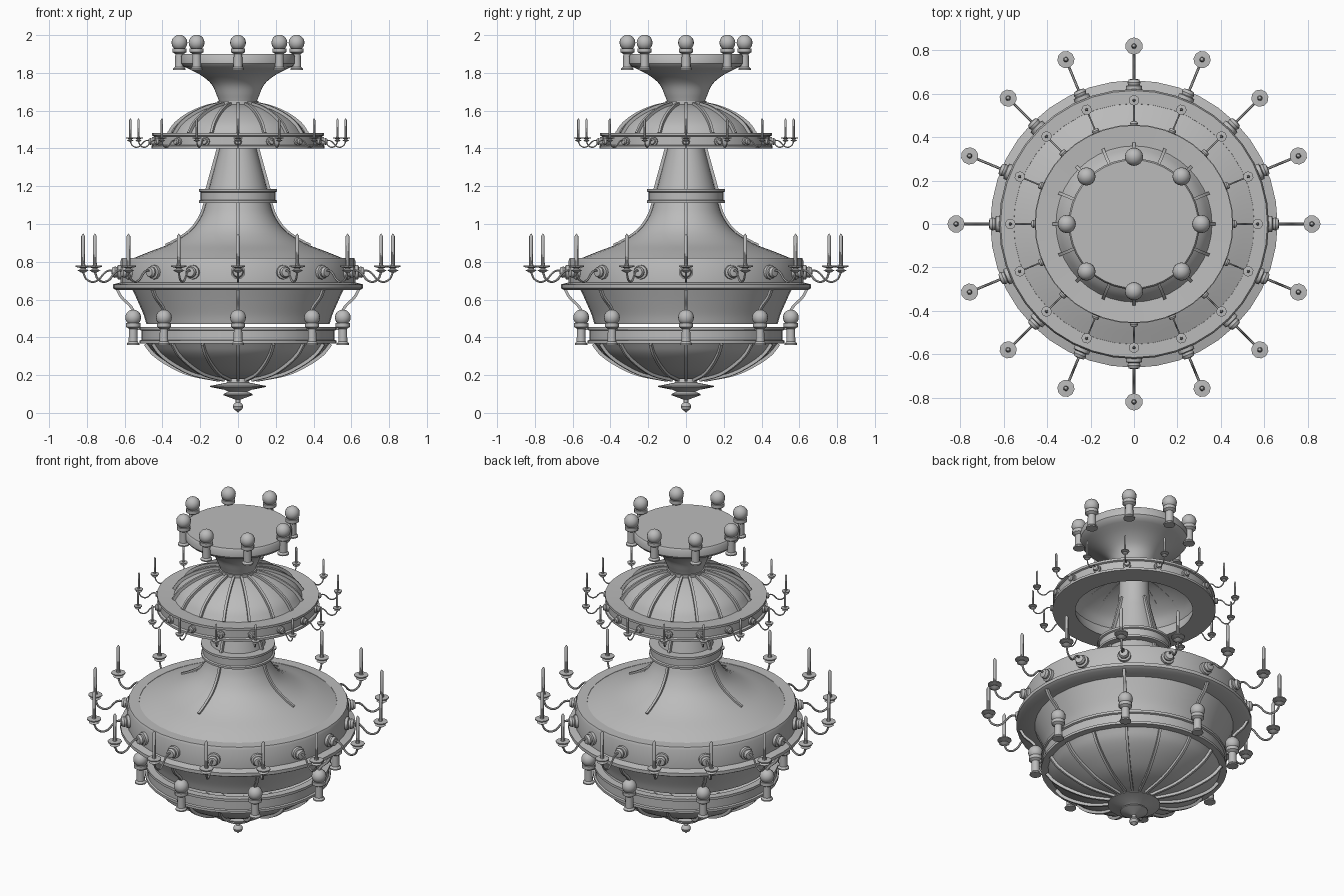
import bpy, bmesh, math
from mathutils import Matrix, Vector

if "Cube" in bpy.data.objects:
    bpy.data.objects.remove(bpy.data.objects["Cube"])

metal = bpy.data.materials.new("grey metal")
metal.use_nodes = True
GREY = (0.5, 0.5, 0.5, 1)
metal.diffuse_color = GREY
metal.node_tree.nodes["Principled BSDF"].inputs["Base Color"].default_value = GREY


def spin(bm, profile, segs, m=Matrix()):
    """Revolve (radius, height) points around the local z axis."""
    rings = []
    for r, z in profile:
        if r == 0:
            rings.append([bm.verts.new(m @ Vector((0, 0, z)))] * segs)
        else:
            rings.append([bm.verts.new(m @ Vector((r * math.cos(a), r * math.sin(a), z)))
                          for a in (math.tau * i / segs for i in range(segs))])
    for low, high in zip(rings, rings[1:]):
        for i in range(segs):
            j = (i + 1) % segs
            corners = list(dict.fromkeys((low[i], low[j], high[j], high[i])))
            if len(corners) > 2:
                bm.faces.new(corners)


def sweep(bm, path, width, depth, sides, m=Matrix()):
    """Run a section along a path of (radius, height) points."""
    pts = [Vector((r, 0, z)) for r, z in path]
    rings = []
    for i, p in enumerate(pts):
        along = (pts[min(i + 1, len(pts) - 1)] - pts[max(i - 1, 0)]).normalized()
        out = Vector((along.z, 0, -along.x))
        ring = []
        for k in range(sides):
            a = math.tau * (k + 0.5) / sides
            ring.append(bm.verts.new(m @ (p + out * math.cos(a) * depth
                                          + Vector((0, math.sin(a) * width, 0)))))
        rings.append(ring)
    for a, b in zip(rings, rings[1:]):
        for k in range(sides):
            j = (k + 1) % sides
            bm.faces.new((a[k], a[j], b[j], b[k]))
    bm.faces.new(rings[0])
    bm.faces.new(rings[-1])


def smooth(points, steps=4):
    """Catmull-Rom curve through the points."""
    p = [Vector(q) for q in points]
    p = [2 * p[0] - p[1]] + p + [2 * p[-1] - p[-2]]
    curve = []
    for a, b, c, d in zip(p, p[1:], p[2:], p[3:]):
        for s in range(steps):
            t = s / steps
            curve.append(tuple(b + 0.5 * t * (c - a + t * (2 * a - 5 * b + 4 * c - d
                               + t * (3 * b - 3 * c + d - a)))))
    return curve + [tuple(p[-2])]


def finish(name, bm):
    bmesh.ops.recalc_face_normals(bm, faces=bm.faces)
    mesh = bpy.data.meshes.new(name)
    bm.to_mesh(mesh)
    bm.free()
    mesh.materials.append(metal)
    obj = bpy.data.objects.new(name, mesh)
    bpy.context.collection.objects.link(obj)
    bpy.ops.object.select_all(action='DESELECT')
    obj.select_set(True)
    bpy.context.view_layer.objects.active = obj
    bpy.ops.object.shade_smooth_by_angle(angle=math.radians(35))


def lathe(name, profile, segs=40):
    bm = bmesh.new()
    spin(bm, profile, segs)
    finish(name, bm)


def radial(name, count, build):
    """Repeat one built piece around the axis."""
    bm = bmesh.new()
    for i in range(count):
        build(bm, Matrix.Rotation(math.tau * i / count, 4, 'Z'))
    finish(name, bm)


def ribs(name, count, path, width=0.01, depth=0.012):
    radial(name, count, lambda bm, m: sweep(bm, path, width, depth, 4, m))


def globe_lamps(name, radius, z):
    ball = [(0.042 * math.sin(math.pi * i / 10), z - 0.042 * math.cos(math.pi * i / 10))
            for i in range(11)]
    ball[0], ball[-1] = (0, ball[0][1]), (0, ball[-1][1])
    post = [(0, -0.145), (0.033, -0.145), (0.033, -0.138), (0.024, -0.128), (0.022, -0.06),
            (0.038, -0.05), (0.038, -0.03), (0, -0.03)]

    def build(bm, m):
        spot = m @ Matrix.Translation((radius, 0, 0))
        spin(bm, ball, 16, spot)
        spin(bm, [(r, z + h) for r, h in post], 12, spot)
    radial(name, 8, build)


def candle_arms(name, ring, reach, z, size):
    """Boss on the ring, S-shaped arm, drip dishes and candle."""
    boss = [(0, -0.02), (0.038, -0.02), (0.038, 0.012), (0.027, 0.016), (0.03, 0.028),
            (0.024, 0.042), (0, 0.046)]
    holder = [(0, -0.005), (0.014, 0), (0.03, 0.01), (0.014, 0.016), (0.014, 0.022),
              (0.04, 0.028), (0.04, 0.034), (0.012, 0.036), (0.01, 0.05), (0.01, 0.19),
              (0.004, 0.2), (0, 0.205)]
    gap = reach - ring
    arm = smooth([(ring + gap * t, z + h * size) for t, h in
                  ((0, 0), (0.3, 0.008), (0.45, -0.01), (0.58, -0.04), (0.75, -0.052),
                   (0.92, -0.035), (1, 0))])

    def build(bm, m):
        tilt = Matrix.Rotation(math.pi / 2, 4, 'Y')
        spin(bm, [(r * size, h * size) for r, h in boss], 12,
             m @ Matrix.Translation((ring, 0, z)) @ tilt)
        spin(bm, [(r * size, h * size) for r, h in holder], 10,
             m @ Matrix.Translation((reach, 0, z)))
        sweep(bm, arm, 0.006 * size, 0.006 * size, 6, m)
    radial(name, 16, build)


# Ceiling dish and its globes
lathe("ceiling_dish", [(0, 1.9), (0.295, 1.9), (0.302, 1.89), (0.302, 1.85)]
      + smooth([(0.29, 1.835), (0.2, 1.79), (0.14, 1.74), (0.112, 1.68), (0.1, 1.65)]))
lathe("neck_collar", [(0, 1.65), (0.108, 1.65), (0.108, 1.632), (0, 1.632)])
globe_lamps("ceiling_globes", 0.31, 1.96)

# Upper dome, ring and candles
dome = smooth([(0.1, 1.632), (0.17, 1.615), (0.25, 1.58), (0.32, 1.53), (0.36, 1.475)])
lathe("upper_dome", dome)
ribs("dome_ribs", 16, [(r + 0.008, z + 0.004) for r, z in dome])
lathe("upper_ring", [(0.355, 1.475), (0.455, 1.482), (0.455, 1.468), (0.445, 1.464),
                     (0.445, 1.418), (0.458, 1.414), (0.458, 1.4), (0.33, 1.4),
                     (0.355, 1.475)])
candle_arms("upper_candle_arms", 0.447, 0.57, 1.437, 0.6)

# Tapered stem and collar
lathe("stem", [(0.08, 1.632), (0.088, 1.45), (0.1, 1.39), (0.155, 1.18)])
ribs("stem_ribs", 4, [(0.09, 1.45), (0.107, 1.39), (0.165, 1.18)])
lathe("stem_collar", [(0.15, 1.185), (0.207, 1.185), (0.207, 1.172), (0.198, 1.168),
                      (0.198, 1.128), (0.207, 1.124), (0.207, 1.112), (0.165, 1.112)])

# Flared canopy, main ring and candles
canopy = smooth([(0.168, 1.115), (0.195, 1.04), (0.25, 0.965), (0.35, 0.9), (0.47, 0.853),
                 (0.57, 0.812)])
lathe("canopy", canopy)
ribs("canopy_ribs", 4, [(r + 0.004, z) for r, z in canopy[:14]])
lathe("main_ring", [(0.55, 0.805), (0.555, 0.82), (0.615, 0.82), (0.622, 0.805),
                    (0.622, 0.69), (0.662, 0.68), (0.662, 0.66), (0.645, 0.65),
                    (0.53, 0.65), (0.55, 0.805)])
candle_arms("main_candle_arms", 0.624, 0.82, 0.745, 1)

# Waist below the main ring with outer struts
lathe("waist", smooth([(0.56, 0.655), (0.53, 0.59), (0.5, 0.52), (0.485, 0.47)])
      + [(0.45, 0.47)])
ribs("waist_struts", 8, smooth([(0.64, 0.655), (0.615, 0.61), (0.565, 0.56), (0.54, 0.5),
                                (0.525, 0.44)]), 0.012, 0.01)

# Lower ring with globes
lathe("lower_ring", [(0.48, 0.455), (0.522, 0.455), (0.522, 0.44), (0.512, 0.436),
                     (0.512, 0.386), (0.522, 0.382), (0.522, 0.367), (0.48, 0.367),
                     (0.48, 0.455)])
globe_lamps("lower_globes", 0.555, 0.505)

# Bottom bowl with ribs
bowl = smooth([(0.485, 0.37), (0.44, 0.315), (0.36, 0.26), (0.25, 0.21), (0.1, 0.18)])
lathe("bowl", bowl + [(0, 0.178)])
ribs("bowl_ribs", 16, [(r + 0.006, z - 0.006) for r, z in bowl])

# Finial
lathe("finial", [(0, 0.18), (0.05, 0.18), (0.06, 0.16), (0.148, 0.143), (0.148, 0.137),
                 (0.07, 0.122), (0.05, 0.112), (0.078, 0.1), (0.078, 0.094), (0.04, 0.08),
                 (0.012, 0.07), (0.012, 0.055), (0.022, 0.048), (0.028, 0.034),
                 (0.022, 0.018), (0.008, 0.01), (0, 0)], 24)
